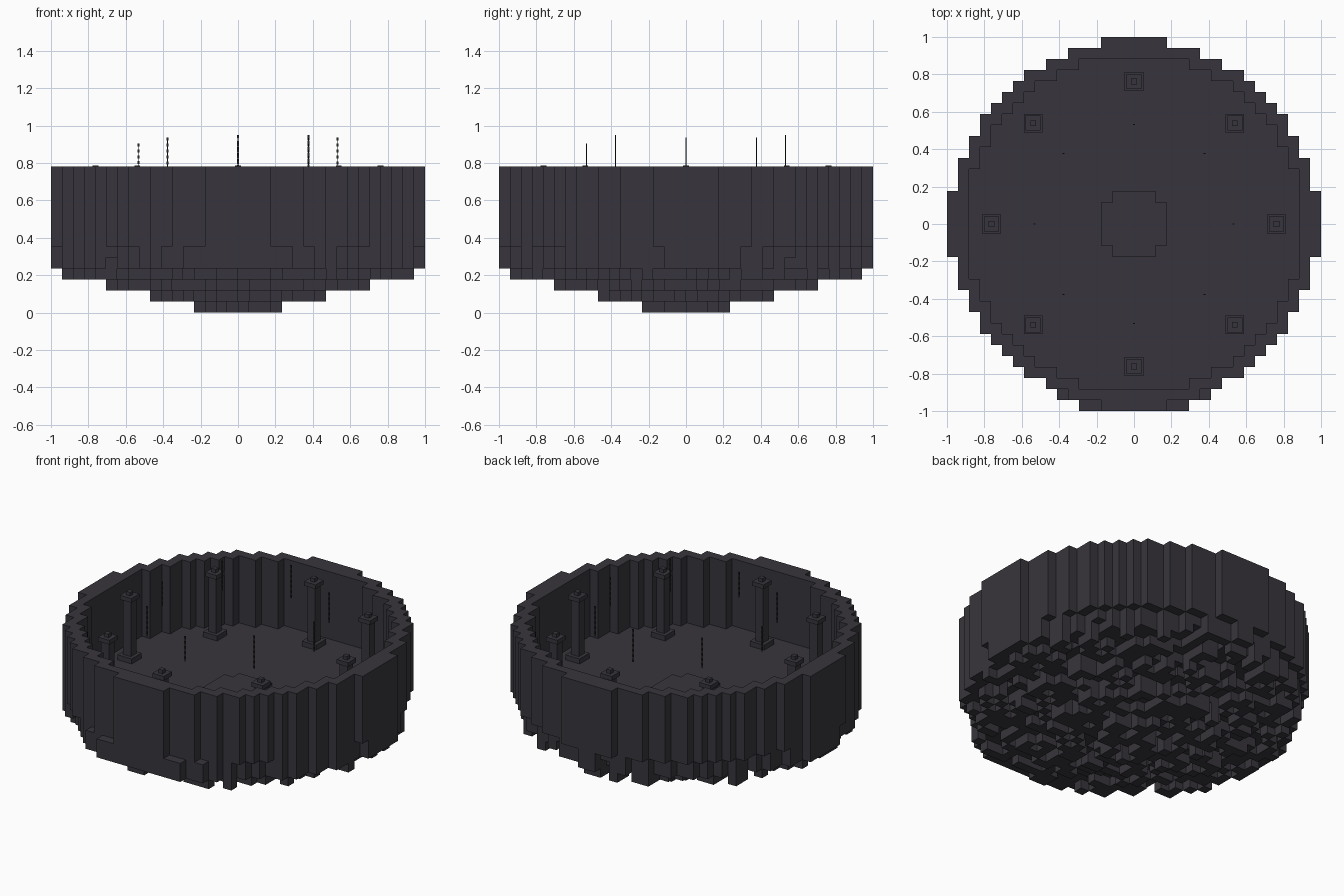
import bpy, bmesh, math, random
from mathutils import Matrix

if "Cube" in bpy.data.objects:
    bpy.data.objects.remove(bpy.data.objects["Cube"])

random.seed(4)
C = 1 / 17                                   # block size
LEVELS = [k * C for k in range(7)] + [0.78]  # six base layers, then the tall wall layer


def material(name, rgb):
    m = bpy.data.materials.new(name)
    m.diffuse_color = (*rgb, 1)
    m.use_nodes = True
    m.node_tree.nodes["Principled BSDF"].inputs["Base Color"].default_value = m.diffuse_color
    return m


STONE = material("dark stone", (0.039, 0.036, 0.045))
IRON = material("black iron", (0.02, 0.019, 0.022))


def finish(bm, name, mat):
    me = bpy.data.meshes.new(name)
    bm.to_mesh(me)
    bm.free()
    me.materials.append(mat)
    ob = bpy.data.objects.new(name, me)
    bpy.context.collection.objects.link(ob)
    return ob


def block(bm, x, y, z0, z1, wx, wy):
    bmesh.ops.create_cube(bm, size=1, matrix=Matrix.Translation((x, y, (z0 + z1) / 2))
                          @ Matrix.Diagonal((wx, wy, z1 - z0, 1)))


def voxel_object(name, cells, solid):
    """Skin the given cells, leaving out faces shared with any solid cell."""
    bm = bmesh.new()
    for i, j, k in cells:
        x0, x1, y0, y1 = i * C, (i + 1) * C, j * C, (j + 1) * C
        z0, z1 = LEVELS[k], LEVELS[k + 1]
        sides = {
            (1, 0, 0): ((x1, y0, z0), (x1, y1, z0), (x1, y1, z1), (x1, y0, z1)),
            (-1, 0, 0): ((x0, y1, z0), (x0, y0, z0), (x0, y0, z1), (x0, y1, z1)),
            (0, 1, 0): ((x1, y1, z0), (x0, y1, z0), (x0, y1, z1), (x1, y1, z1)),
            (0, -1, 0): ((x0, y0, z0), (x1, y0, z0), (x1, y0, z1), (x0, y0, z1)),
            (0, 0, 1): ((x0, y0, z1), (x1, y0, z1), (x1, y1, z1), (x0, y1, z1)),
            (0, 0, -1): ((x0, y1, z0), (x1, y1, z0), (x1, y0, z0), (x0, y0, z0)),
        }
        for (a, b, c), quad in sides.items():
            if (i + a, j + b, k + c) not in solid:
                bm.faces.new([bm.verts.new(p) for p in quad])
    bmesh.ops.remove_doubles(bm, verts=bm.verts[:], dist=1e-4)
    bmesh.ops.dissolve_limit(bm, angle_limit=0.02, verts=bm.verts[:], edges=bm.edges[:])
    return finish(bm, name, STONE)


# Ring wall and ragged, stepped underside
wall, base = set(), set()
for i in range(-17, 17):
    for j in range(-17, 17):
        x, y = i + 0.5, j + 0.5
        r, t = math.hypot(x, y), math.atan2(y, x)
        if 15.3 < r < 16.75:
            wall.add((i, j, 6))
        rim = 16.45 + 0.35 * math.cos(4 * t) - 0.45 * math.sin(t) + 0.25 * math.sin(9 * t)
        if r < rim:
            deepest = 6 - min(4, int(r / 4))
            lift = random.choices((0, 1, 2), (50, 38, 12))[0]
            depth = deepest if r > 16 else max(2, deepest - lift)
            if 13 < r < 16 and random.random() < 0.15:
                depth = 1
            base.update((i, j, k) for k in range(6 - depth, 6))
voxel_object("ring_wall", wall, wall | base)
voxel_object("floor_and_rocky_underside", base, wall | base)

FLOOR = 6 * C

# Raised centre platform shaped like a thick cross
bm = bmesh.new()
outline = []
for q in range(4):
    ca, sa = round(math.cos(q * math.pi / 2)), round(math.sin(q * math.pi / 2))
    for px, py in ((0.176, -0.115), (0.176, 0.115), (0.115, 0.115)):
        outline.append(bm.verts.new((px * ca - py * sa, px * sa + py * ca, FLOOR)))
top = bmesh.ops.extrude_face_region(bm, geom=[bm.faces.new(outline)])["geom"]
bmesh.ops.translate(bm, vec=(0, 0, 0.015), verts=[v for v in top if isinstance(v, bmesh.types.BMVert)])
bmesh.ops.recalc_face_normals(bm, faces=bm.faces[:])
finish(bm, "centre_platform", STONE)

# Eight pillars: width, bottom and top of each stacked block
PILLAR = ((0.10, FLOOR, 0.385), (0.055, 0.385, 0.735), (0.08, 0.735, 0.762), (0.03, 0.762, 0.785))
# Eight hanging chains: height of the top of each, going round from +x
CHAIN_TOPS = (0.935, 0.935, 0.95, 0.935, 0.905, 0.935, 0.905, 0.95)

for n, chain_top in enumerate(CHAIN_TOPS):
    ca, sa = math.cos(n * math.pi / 4), math.sin(n * math.pi / 4)
    bm = bmesh.new()
    for w, z0, z1 in PILLAR:
        block(bm, 0.762 * ca, 0.762 * sa, z0, z1, w, w)
    finish(bm, f"pillar_{n + 1}", STONE)

    bm = bmesh.new()
    z, link = chain_top, 0
    while z > 0.745:
        wide = 0.011 if link % 2 == 0 else 0.004
        block(bm, 0.533 * ca, 0.533 * sa, z - 0.016, z, wide, 0.005)
        z -= 0.016
        link += 1
    finish(bm, f"chain_{n + 1}", IRON)
